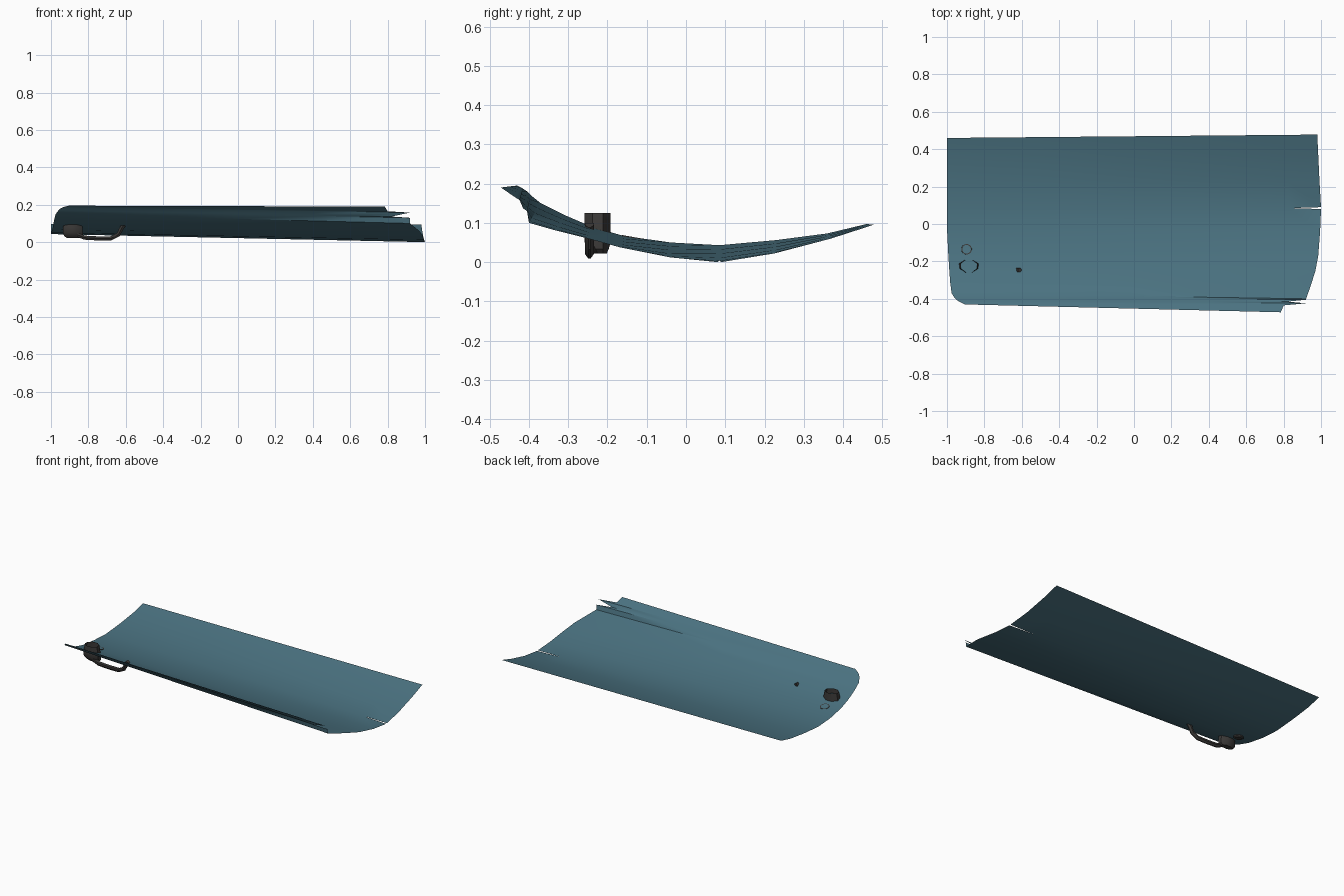
import bpy, bmesh, math
from mathutils import Vector

if "Cube" in bpy.data.objects:
    bpy.data.objects.remove(bpy.data.objects["Cube"])


def material(name, rgb):
    m = bpy.data.materials.new(name)
    m.diffuse_color = (*rgb, 1)
    m.use_nodes = True
    m.node_tree.nodes["Principled BSDF"].inputs["Base Color"].default_value = m.diffuse_color
    return m


paint = material("teal_paint", (0.07, 0.17, 0.22))
dark = material("dark_plastic", (0.045, 0.042, 0.04))


def finish(name, bm, mat, angle):
    me = bpy.data.meshes.new(name)
    bm.to_mesh(me)
    bm.free()
    ob = bpy.data.objects.new(name, me)
    bpy.context.collection.objects.link(ob)
    me.materials.append(mat)
    bpy.ops.object.select_all(action='DESELECT')
    ob.select_set(True)
    bpy.context.view_layer.objects.active = ob
    bpy.ops.object.shade_smooth_by_angle(angle=math.radians(angle))
    return ob


def loft(bm, rows, closed=False):
    vs = [[bm.verts.new(p) for p in r] for r in rows]
    n = len(vs[0])
    for a, b in zip(vs, vs[1:]):
        for i in range(n if closed else n - 1):
            j = (i + 1) % n
            bm.faces.new((a[i], b[i], b[j], a[j]))
    return vs


# Door skin: straight rows between a left edge point and a right edge point
upper = [((-1, .46, .097), (.98, .478, .095)),
         ((-1, .36, .073), (.985, .37, .06)),
         ((-1, .23, .056), (.992, .225, .022))]
lower = [((-.999, -.04, .05), (.995, -.04, .012)),
         ((-.993, -.16, .067), (.985, -.17, .038)),
         ((-.988, -.24, .09), (.97, -.25, .06)),
         ((-.983, -.31, .12), (.945, -.33, .08)),
         ((-.975, -.37, .15), (.92, -.4, .1)),
         ((-.96, -.395, .17), (.92, -.405, .13)),
         ((-.95, -.405, .18), (.82, -.415, .137)),
         ((-.935, -.415, .187), (.92, -.424, .158)),
         ((-.925, -.42, .19), (.80, -.435, .165)),
         ((-.905, -.43, .195), (.785, -.472, .19))]
steps = (0, .25, .5, .75, .915, 1)


def row(left, right, shift=0):
    pts = [Vector(left).lerp(Vector(right), t) for t in steps]
    pts[-1].y += shift
    return pts


crease = ((-1, .085, .043), (1, .085, 0))
bm = bmesh.new()
# the two halves meet on the crease, leaving a thin slit at the right edge
loft(bm, [row(*r) for r in upper] + [row(*crease, .005)])
loft(bm, [row(*crease, -.005)] + [row(*r) for r in lower])
bmesh.ops.remove_doubles(bm, verts=bm.verts, dist=1e-4)
finish("door_skin", bm, paint, 40)


def rounded(x0, x1, y0, y1, z, c=.3):
    dx, dy = (x1 - x0) * c, (y1 - y0) * c
    return [(x0 + dx, y0, z), (x1 - dx, y0, z), (x1, y0 + dy, z), (x1, y1 - dy, z),
            (x1 - dx, y1, z), (x0 + dx, y1, z), (x0, y1 - dy, z), (x0, y0 + dy, z)]


# Handle housing: open at the top, tapering to a capped bottom
bm = bmesh.new()
rings = loft(bm, [rounded(-.925, -.84, -.258, -.192, .125),
                  rounded(-.935, -.832, -.258, -.192, .08),
                  rounded(-.935, -.83, -.258, -.192, .05),
                  rounded(-.93, -.83, -.245, -.197, .033),
                  rounded(-.915, -.84, -.235, -.202, .022)], True)
bm.faces.new(rings[-1])
bmesh.ops.recalc_face_normals(bm, faces=bm.faces)
finish("handle_housing", bm, dark, 35)

# Grip bar: wedge section swept along the handle path
path = [(-.86, .04), (-.82, .024), (-.75, .02), (-.68, .02), (-.64, .04), (-.625, .07), (-.61, .094)]
bm = bmesh.new()
sections = []
for i, (x, z) in enumerate(path):
    a, b = path[max(i - 1, 0)], path[min(i + 1, len(path) - 1)]
    d = Vector((b[0] - a[0], 0, b[1] - a[1])).normalized()
    nrm = Vector((-d.z, 0, d.x))
    c = Vector((x, -.246, z))
    sections.append([c + nrm * h + Vector((0, w, 0)) for w, h in
                     ((-.011, .011), (.011, .011), (.011, 0), (.003, -.011), (-.003, -.011), (-.011, 0))])
rings = loft(bm, sections, True)
bm.faces.new(rings[0])
bm.faces.new(rings[-1])
bmesh.ops.recalc_face_normals(bm, faces=bm.faces)
finish("grip_bar", bm, dark, 35)

# Lock barrel: short tilted cup just breaking through the skin
bm = bmesh.new()
tilt = math.radians(-10)


def circle(r, h, n=16):
    return [(-.895 + r * math.cos(2 * math.pi * i / n),
             -.135 + r * math.sin(2 * math.pi * i / n),
             .06 + h + r * math.sin(2 * math.pi * i / n) * math.tan(tilt)) for i in range(n)]


rings = loft(bm, [circle(.023, .004), circle(.028, .004), circle(.029, -.006), circle(.022, -.012)], True)
bm.faces.new(rings[-1])
bmesh.ops.recalc_face_normals(bm, faces=bm.faces)
finish("lock_barrel", bm, dark, 35)
